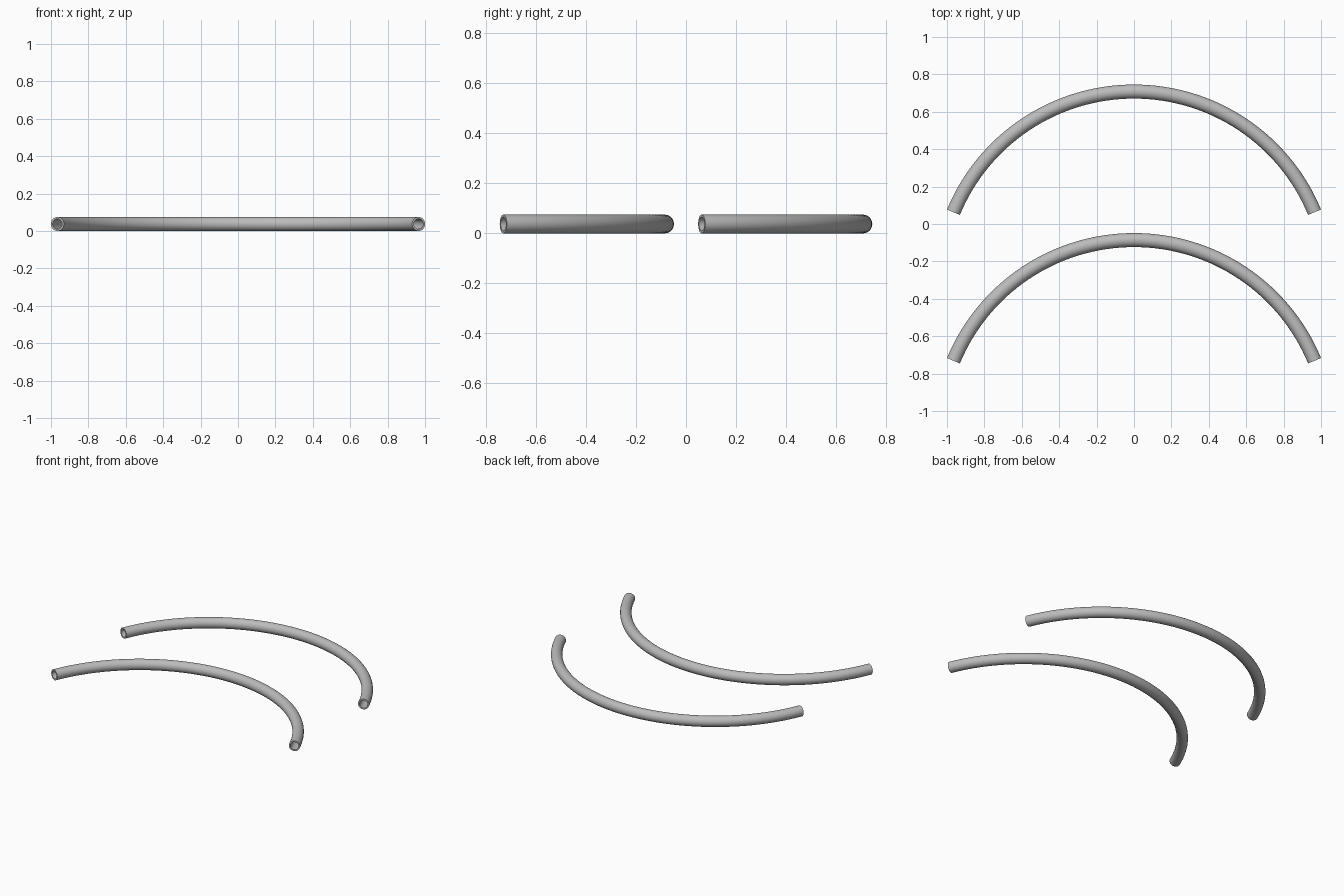
import bpy, bmesh
from math import cos, sin, pi, radians
from mathutils import Matrix, Vector

cube = bpy.data.objects.get("Cube")
if cube:
    bpy.data.objects.remove(cube, do_unlink=True)

OUTER, INNER = 0.0375, 0.0275      # pipe radii
BEND = 1.045                       # centre-line radius of the bend
START = radians(22.5)              # angle of the pipe end above the x axis
SWEEP = pi - 2 * START
SIDES, STEPS = 32, 64

grey = bpy.data.materials.new("grey_metal")
grey.use_nodes = True
colour = (0.5, 0.5, 0.5, 1)
grey.diffuse_color = colour
grey.node_tree.nodes["Principled BSDF"].inputs["Base Color"].default_value = colour


def bent_pipe(name, centre_y):
    """Hollow pipe made by spinning a ring-shaped section about z."""
    bm = bmesh.new()
    rings = []
    for radius in (OUTER, INNER):
        rings.append([bm.verts.new((BEND + radius * cos(a), 0, radius * sin(a)))
                      for a in (2 * pi * i / SIDES for i in range(SIDES))])
    outer, inner = rings
    section = []
    for i in range(SIDES):
        j = (i + 1) % SIDES
        section.append(bm.faces.new((outer[i], outer[j], inner[j], inner[i])))
    bmesh.ops.rotate(bm, verts=bm.verts, cent=(0, 0, 0),
                     matrix=Matrix.Rotation(START, 3, 'Z'))
    # keep a copy of the section as the near end cap, then sweep
    cap = bmesh.ops.duplicate(bm, geom=section)
    bmesh.ops.spin(bm, geom=section, cent=(0, 0, 0), axis=(0, 0, 1),
                   angle=SWEEP, steps=STEPS, use_duplicate=False)
    bmesh.ops.remove_doubles(bm, verts=bm.verts, dist=0.0001)
    # drop any doubled or interior section faces
    seen = set()
    extra = []
    for f in bm.faces:
        key = frozenset(v.index for v in f.verts)
        if key in seen:
            extra.append(f)
        seen.add(key)
    bmesh.ops.delete(bm, geom=extra, context='FACES_ONLY')
    bmesh.ops.recalc_face_normals(bm, faces=bm.faces)
    bmesh.ops.translate(bm, verts=bm.verts, vec=Vector((0, centre_y, OUTER)))

    mesh = bpy.data.meshes.new(name)
    bm.to_mesh(mesh)
    bm.free()
    mesh.materials.append(grey)
    obj = bpy.data.objects.new(name, mesh)
    bpy.context.collection.objects.link(obj)
    bpy.ops.object.select_all(action='DESELECT')
    obj.select_set(True)
    bpy.context.view_layer.objects.active = obj
    bpy.ops.object.shade_smooth_by_angle(angle=radians(35))


bent_pipe("back_bent_pipe", -0.337)
bent_pipe("front_bent_pipe", -1.131)
